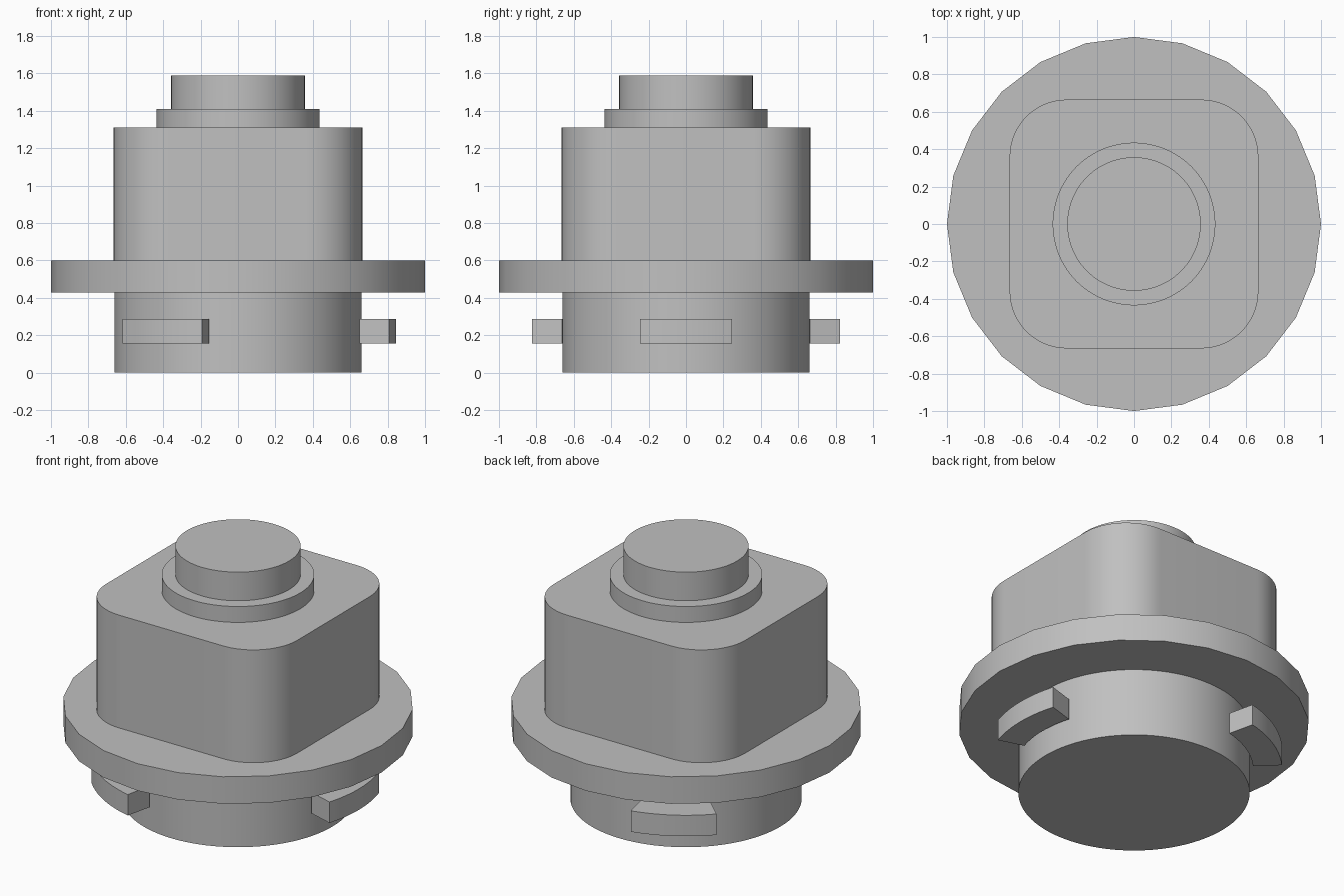
import bpy
import bmesh
from math import cos, sin, pi, radians

cube = bpy.data.objects.get("Cube")
if cube:
    bpy.data.objects.remove(cube, do_unlink=True)

grey = bpy.data.materials.new("plain grey")
grey.use_nodes = True
colour = (0.53, 0.53, 0.53, 1)
grey.diffuse_color = colour
grey.node_tree.nodes["Principled BSDF"].inputs["Base Color"].default_value = colour


def arc(radius, start, end, steps, cx=0, cy=0):
    """Points along an arc, both ends included."""
    angles = [start + (end - start) * i / steps for i in range(steps + 1)]
    return [(cx + radius * cos(a), cy + radius * sin(a)) for a in angles]


def circle(radius, sides):
    return arc(radius, 0, 2 * pi, sides)[:-1]


def rounded_square(half, corner, steps):
    points = []
    for k in range(4):
        mid = pi / 4 + k * pi / 2
        offset = (half - corner) * 2 ** 0.5
        points += arc(corner, mid - pi / 4, mid + pi / 4, steps,
                      offset * cos(mid), offset * sin(mid))
    return points


def prism(name, outline, bottom, top):
    """Extrude a counter-clockwise outline between two heights."""
    bm = bmesh.new()
    base = bm.faces.new([bm.verts.new((x, y, bottom)) for x, y in outline])
    raised = bmesh.ops.extrude_face_region(bm, geom=[base], use_keep_orig=True)
    verts = [g for g in raised["geom"] if isinstance(g, bmesh.types.BMVert)]
    bmesh.ops.translate(bm, verts=verts, vec=(0, 0, top - bottom))
    bmesh.ops.recalc_face_normals(bm, faces=bm.faces)
    mesh = bpy.data.meshes.new(name)
    bm.to_mesh(mesh)
    bm.free()
    mesh.materials.append(grey)
    obj = bpy.data.objects.new(name, mesh)
    bpy.context.collection.objects.link(obj)
    bpy.ops.object.select_all(action="DESELECT")
    obj.select_set(True)
    bpy.context.view_layer.objects.active = obj
    bpy.ops.object.shade_smooth_by_angle(angle=radians(30))
    return obj


# Stacked main parts, bottom to top
prism("base_plug", circle(0.66, 96), 0, 0.43)
prism("flange", circle(1, 24), 0.43, 0.6)
prism("body", rounded_square(0.665, 0.305, 16), 0.6, 1.31)
prism("collar", circle(0.435, 96), 1.31, 1.41)
prism("button", circle(0.357, 96), 1.41, 1.59)

# Three curved locking tabs around the base plug
half = radians(16.9)
tab_outline = arc(0.845, -half, half, 10) + arc(0.68, half, -half, 10)
for i in range(3):
    tab = prism(f"locking_tab_{i + 1}", tab_outline, 0.155, 0.287)
    tab.rotation_euler.z = i * 2 * pi / 3
